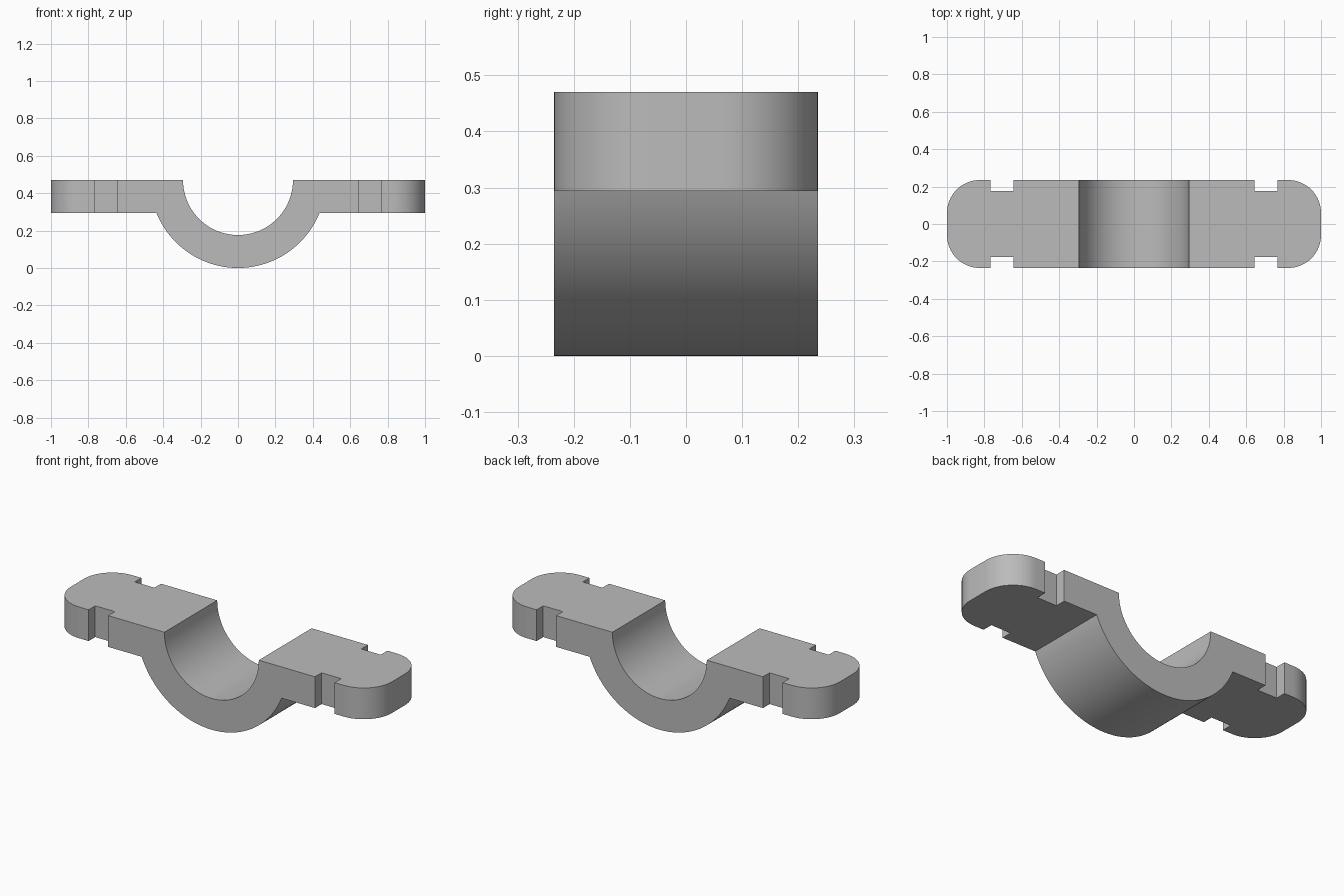
import bpy, bmesh, math

cube = bpy.data.objects.get("Cube")
if cube:
    bpy.data.objects.remove(cube, do_unlink=True)

TOP, UNDER = 0.47, 0.294        # flange top and underside heights
OUTER, INNER = 0.47, 0.294      # saddle radii, centred on the top plane
HALF_DEPTH, CORNER = 0.235, 0.176
NOTCH_X, NOTCH_W, NOTCH_Y = 0.705, 0.122, 0.176
SEGMENTS = 64

grey = bpy.data.materials.new("plain_grey")
grey.use_nodes = True
colour = (0.5, 0.5, 0.5, 1)
grey.diffuse_color = colour
grey.node_tree.nodes["Principled BSDF"].inputs["Base Color"].default_value = colour


def make_object(name, bm):
    bmesh.ops.recalc_face_normals(bm, faces=bm.faces)
    mesh = bpy.data.meshes.new(name)
    bm.to_mesh(mesh)
    bm.free()
    mesh.materials.append(grey)
    obj = bpy.data.objects.new(name, mesh)
    bpy.context.collection.objects.link(obj)
    return obj


def arc(radius, start, end):
    steps = [start + (end - start) * i / SEGMENTS for i in range(SEGMENTS + 1)]
    return [(radius * math.cos(a), TOP + radius * math.sin(a)) for a in steps]


# Front profile: bore, left flange, outer saddle, right flange
dip = math.asin((TOP - UNDER) / OUTER)
profile = arc(INNER, -math.pi, 0)
profile += [(1, TOP), (1, UNDER)]
profile += arc(OUTER, -dip, dip - math.pi)
profile += [(-1, UNDER), (-1, TOP)]

bm = bmesh.new()
face = bm.faces.new([bm.verts.new((x, -HALF_DEPTH, z)) for x, z in profile])
extruded = bmesh.ops.extrude_face_region(bm, geom=[face])["geom"]
bmesh.ops.translate(bm, vec=(0, 2 * HALF_DEPTH, 0),
                    verts=[v for v in extruded if isinstance(v, bmesh.types.BMVert)])

# Rounded flange ends
corners = [e for e in bm.edges
           if all(abs(v.co.x) > 0.99 for v in e.verts)
           and abs(e.verts[0].co.z - e.verts[1].co.z) > 0.1]
bmesh.ops.bevel(bm, geom=corners, offset=CORNER, offset_type='OFFSET',
                segments=16, profile=0.5, affect='EDGES')
clamp = make_object("saddle_clamp", bm)

# Rectangular side notches
bm = bmesh.new()
for sx in (-1, 1):
    for sy in (-1, 1):
        box = bmesh.ops.create_cube(bm, size=1)["verts"]
        bmesh.ops.scale(bm, vec=(NOTCH_W, 0.2, 1), verts=box)
        bmesh.ops.translate(bm, vec=(sx * NOTCH_X, sy * (NOTCH_Y + 0.1), UNDER), verts=box)
cutter = make_object("notch_cutter", bm)
cutter.hide_render = True

cut = clamp.modifiers.new("notches", 'BOOLEAN')
cut.operation = 'DIFFERENCE'
cut.solver = 'EXACT'
cut.object = cutter

bpy.ops.object.select_all(action='DESELECT')
clamp.select_set(True)
bpy.context.view_layer.objects.active = clamp
bpy.ops.object.modifier_apply(modifier=cut.name)
bpy.data.objects.remove(cutter, do_unlink=True)
bpy.ops.object.shade_smooth_by_angle(angle=math.radians(30))
